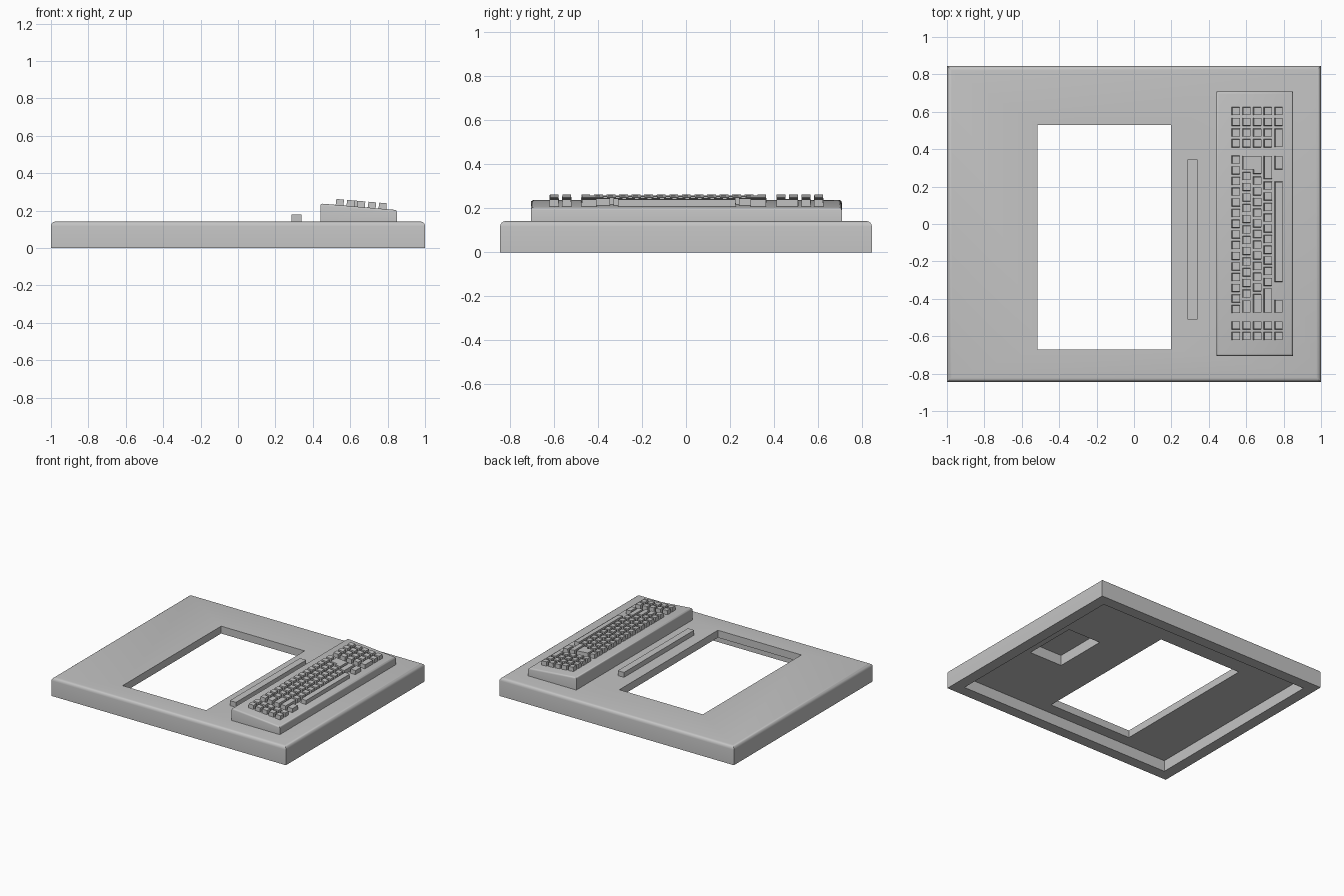
import bpy, bmesh, math
from mathutils import Matrix, Vector

if "Cube" in bpy.data.objects:
    bpy.data.objects.remove(bpy.data.objects["Cube"], do_unlink=True)

grey = bpy.data.materials.new("plain grey")
grey.use_nodes = True
grey.diffuse_color = (0.55, 0.55, 0.55, 1)
grey.node_tree.nodes["Principled BSDF"].inputs["Base Color"].default_value = (0.55, 0.55, 0.55, 1)


def add_box(bm, x0, x1, y0, y1, z0, z1, taper=0.0):
    """Axis-aligned box whose top can be drawn in by the taper."""
    verts = bmesh.ops.create_cube(bm, size=1)["verts"]
    for v in verts:
        t = taper if v.co.z > 0 else 0
        v.co = Vector((x1 - t if v.co.x > 0 else x0 + t,
                       y1 - t if v.co.y > 0 else y0 + t,
                       z1 if v.co.z > 0 else z0))


def make_object(name, bm):
    mesh = bpy.data.meshes.new(name)
    bmesh.ops.recalc_face_normals(bm, faces=bm.faces)
    bm.to_mesh(mesh)
    bm.free()
    obj = bpy.data.objects.new(name, mesh)
    mesh.materials.append(grey)
    bpy.context.collection.objects.link(obj)
    return obj


def box(name, *size):
    bm = bmesh.new()
    add_box(bm, *size)
    return make_object(name, bm)


def round_top(bm, radius, segments):
    """Round the edges around the highest face."""
    top = max(bm.faces, key=lambda f: f.calc_center_median().z)
    bmesh.ops.bevel(bm, geom=list(top.edges), offset=radius, segments=segments,
                    profile=0.5, affect='EDGES')


def activate(obj):
    bpy.ops.object.select_all(action='DESELECT')
    obj.select_set(True)
    bpy.context.view_layer.objects.active = obj


def cut(obj, *size):
    """Subtract a box from an object."""
    cutter = box("cutter", *size)
    cutter.hide_render = True
    mod = obj.modifiers.new("cut", 'BOOLEAN')
    mod.operation, mod.solver, mod.object = 'DIFFERENCE', 'EXACT', cutter
    activate(obj)
    bpy.ops.object.modifier_apply(modifier=mod.name)
    bpy.data.objects.remove(cutter, do_unlink=True)


def smooth(obj):
    activate(obj)
    bpy.ops.object.shade_smooth_by_angle(angle=math.radians(35))


# Base slab: rounded top, hollow underside, window and opening below the keyboard
bm = bmesh.new()
add_box(bm, -1, 1, -0.845, 0.845, 0, 0.142)
round_top(bm, 0.025, 4)
base = make_object("base_slab", bm)
cut(base, -0.915, 0.915, -0.76, 0.76, -0.1, 0.085)
cut(base, -0.515, 0.197, -0.67, 0.53, -0.1, 0.3)
cut(base, 0.5, 0.78, -0.2, 0.22, -0.1, 0.3)
smooth(base)

# Raised strip between the window and the keyboard
box("raised_strip", 0.287, 0.34, -0.51, 0.345, 0.14, 0.18)

# Wedge-shaped keyboard case
bm = bmesh.new()
profile = [(0.44, 0.142), (0.85, 0.142), (0.85, 0.203), (0.44, 0.238)]
face = bm.faces.new([bm.verts.new((x, -0.705, z)) for x, z in profile])
ext = bmesh.ops.extrude_face_region(bm, geom=[face])
bmesh.ops.translate(bm, vec=(0, 1.413, 0),
                    verts=[g for g in ext["geom"] if isinstance(g, bmesh.types.BMVert)])
bm.normal_update()
round_top(bm, 0.012, 3)
case = make_object("keyboard_case", bm)
cut(case, 0.5, 0.78, -0.2, 0.22, 0.1, 0.165)
smooth(case)

# Keys are laid out flat, then tilted onto the case
columns = [0.521, 0.579, 0.636, 0.693, 0.751]
KEY, PITCH = 0.044, 0.0571
bm = bmesh.new()


def key(col, y0, y1, x1=None):
    x0 = columns[col]
    add_box(bm, x0, x1 or x0 + KEY, y0, y1, -0.01, 0.032, 0.002)


def run(col, top, count):
    for i in range(count):
        key(col, top - i * PITCH - KEY, top - i * PITCH)


# Main block: first key, start of the regular run, run length, last key
key(1, 0.29, 0.365, columns[2] + KEY)
key(2, 0.268, 0.32)
key(3, 0.24, 0.365)
key(4, 0.292, 0.365)
run(0, 0.366, 15)
for col, top, count in [(1, 0.278, 12), (2, 0.254, 11), (3, 0.227, 10)]:
    run(col, top, count)
    key(col, -0.475, top - count * PITCH)
key(4, -0.31, 0.227)
key(4, -0.475, -0.405)

# Number block and function block
for col in range(5):
    run(col, 0.625, 2 if col == 4 else 4)
    run(col, -0.52, 2)
    if col == 4:
        key(col, 0.41, 0.51)
    bm.verts.ensure_lookup_table()

slope = math.atan2(0.035, 0.41)
pivot = Vector((0.645, 0, 0.22))
bmesh.ops.transform(bm, verts=bm.verts, matrix=Matrix.Translation(pivot)
                    @ Matrix.Rotation(slope, 4, 'Y') @ Matrix.Translation((-pivot.x, 0, 0)))
make_object("keys", bm)
